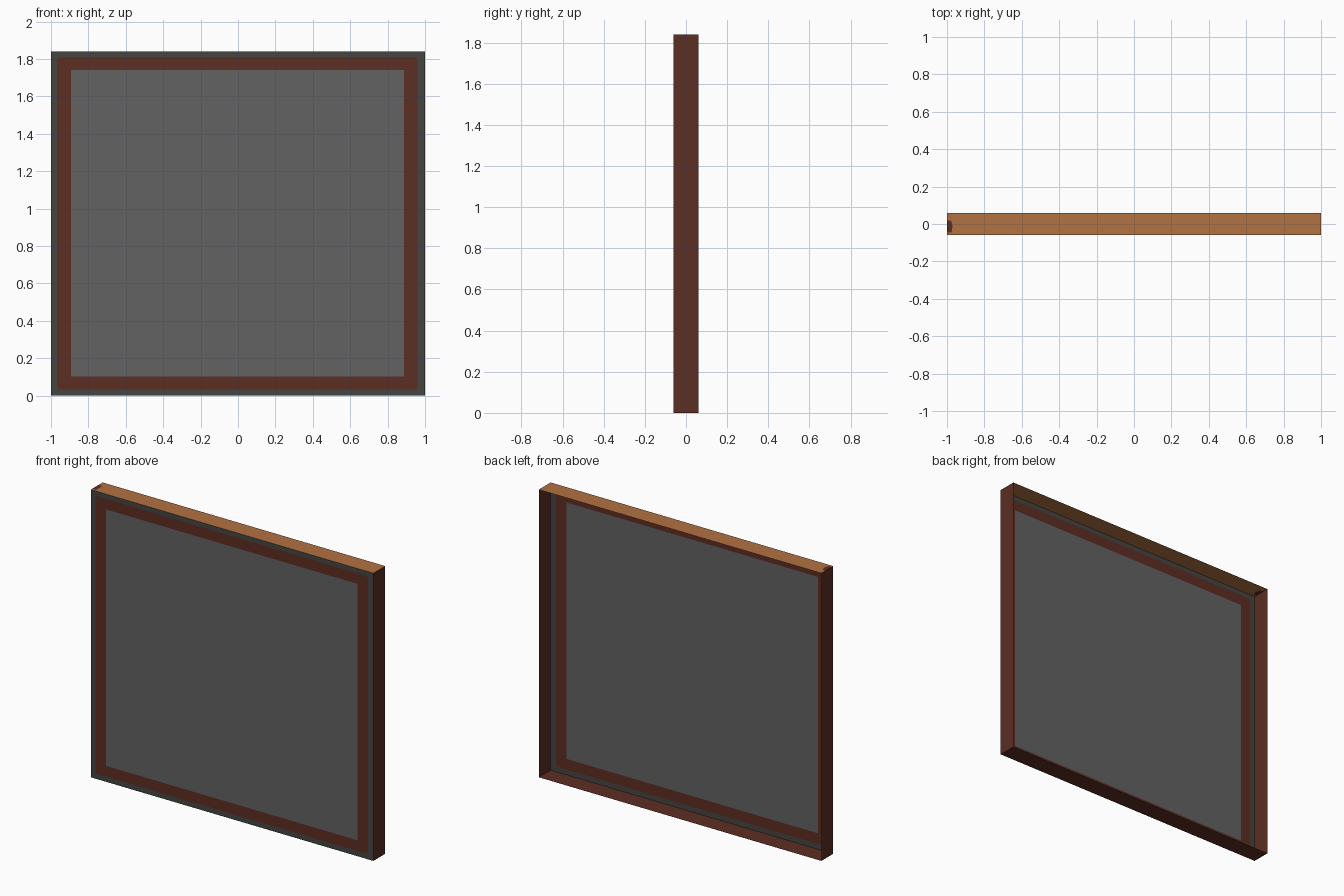
import bpy, bmesh

if "Cube" in bpy.data.objects:
    bpy.data.objects.remove(bpy.data.objects["Cube"])

W, D, H = 1.0, 0.06, 1.84   # half width, half depth, height


def mat(name, hexcode):
    m = bpy.data.materials.new(name)
    srgb = [int(hexcode[i:i + 2], 16) / 255 for i in (0, 2, 4)]
    m.diffuse_color = [((c + 0.055) / 1.055) ** 2.4 for c in srgb] + [1]
    m.use_nodes = True
    m.node_tree.nodes["Principled BSDF"].inputs["Base Color"].default_value = m.diffuse_color
    return m


red_brown = mat("red brown", "5c2e23")
tan = mat("tan wood", "b27242")
border_grey = mat("border grey", "454543")
panel_grey = mat("panel grey", "626262")


def make(name, bm, *mats):
    bmesh.ops.remove_doubles(bm, verts=bm.verts, dist=1e-5)
    me = bpy.data.meshes.new(name)
    bm.to_mesh(me)
    bm.free()
    for m in mats:
        me.materials.append(m)
    bpy.context.collection.objects.link(bpy.data.objects.new(name, me))


def face(bm, pts, index=0):
    bm.faces.new([bm.verts.new(p) for p in pts]).material_index = index


def loop(x0, x1, z0, z1, c):
    """Rectangle with cut corners on the front plane, two points per corner."""
    pts = [(x0 + c, z0), (x1 - c, z0), (x1, z0 + c), (x1, z1 - c),
           (x1 - c, z1), (x0 + c, z1), (x0, z1 - c), (x0, z0 + c)]
    return [(x, -D, z) for x, z in pts]


# front sheet: grey border, red-brown band, grey centre
bm = bmesh.new()
loops = [loop(-W, W, 0, H, 0), loop(-0.967, 0.961, 0.033, 1.81, 0.012),
         loop(-0.892, 0.887, 0.102, 1.742, 0)]
for k in range(2):
    a, b = loops[k], loops[k + 1]
    for i in range(8):
        j = (i + 1) % 8
        pts = list(dict.fromkeys([a[i], a[j], b[j], b[i]]))
        if len(pts) > 2:
            face(bm, pts, k)
face(bm, loops[2][1::2], 2)
make("front_panel", bm, border_grey, red_brown, panel_grey)

# thin side walls and floor, open at the back
for name, s in (("left_wall", -1), ("right_wall", 1)):
    bm = bmesh.new()
    pts = [(s * W, -D, 0), (s * W, D, 0), (s * W, D, H), (s * W, -D, H)]
    face(bm, pts[::s])
    make(name, bm, red_brown)
bm = bmesh.new()
face(bm, [(-W, D, 0), (W, D, 0), (W, -D, 0), (-W, -D, 0)])
make("bottom_wall", bm, red_brown)

# top wall with a small dark mark at the left end
bm = bmesh.new()
mark = [(-W, -0.045, H), (-0.975, -0.045, H), (-0.97, -0.01, H),
        (-0.978, 0.02, H), (-W, 0.02, H)]
face(bm, [(-W, -D, H), (W, -D, H), (W, D, H), (-W, D, H)] + mark[::-1])
face(bm, mark, 1)
make("top_wall", bm, tan, red_brown)
